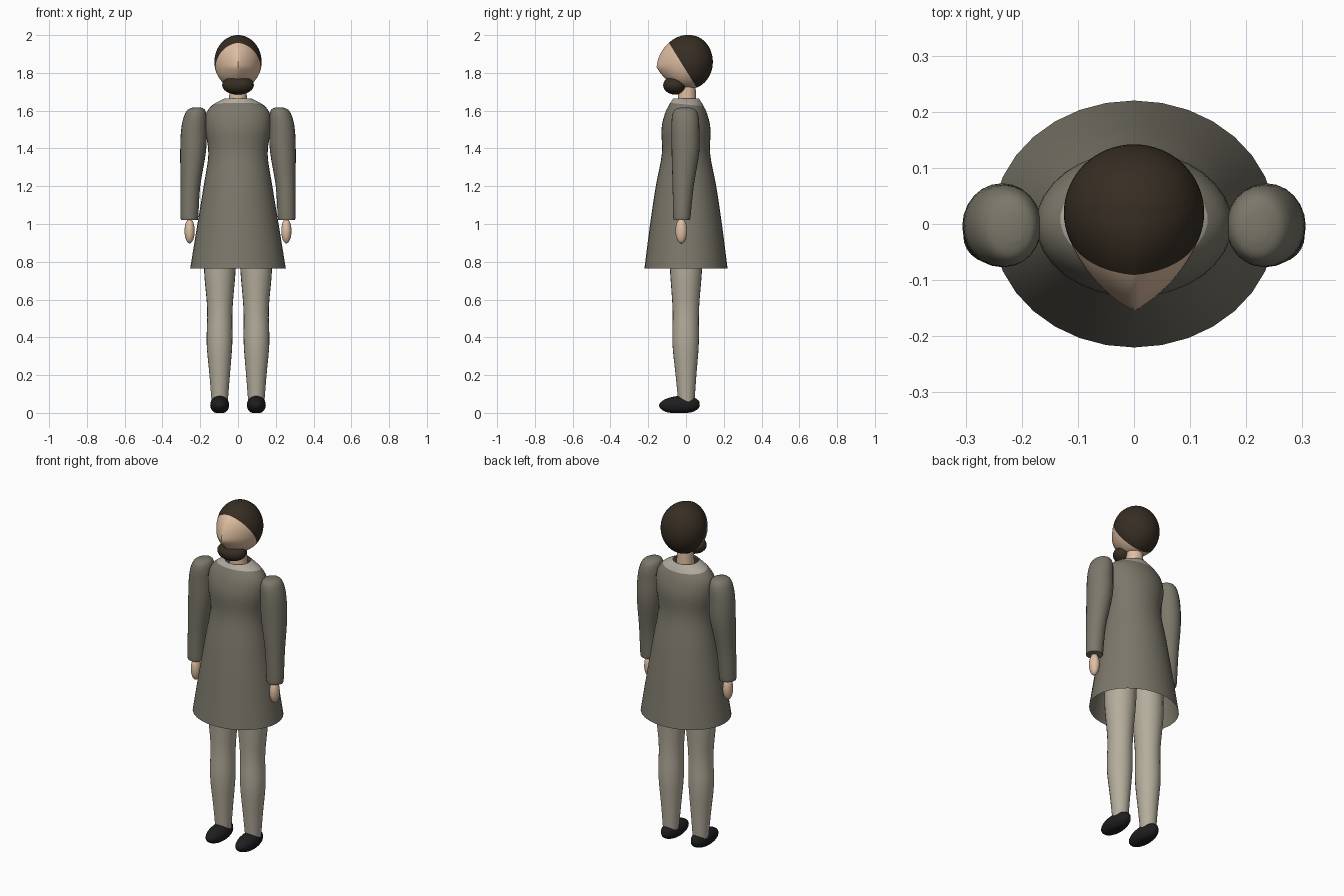
import bpy
import bmesh
from math import cos, sin, pi, sqrt
from mathutils import Vector

cube = bpy.data.objects.get("Cube")
if cube:
    bpy.data.objects.remove(cube, do_unlink=True)


def material(name, colour):
    mat = bpy.data.materials.new(name)
    mat.use_nodes = True
    rgba = (*colour, 1)
    mat.diffuse_color = rgba
    mat.node_tree.nodes["Principled BSDF"].inputs["Base Color"].default_value = rgba
    return mat


COAT = material("grey brown cloth", (0.20, 0.185, 0.145))
PALE = material("pale trousers", (0.46, 0.42, 0.335))
COLLAR = material("pale collar", (0.44, 0.41, 0.35))
SKIN = material("skin", (0.74, 0.52, 0.36))
HAIR = material("dark brown hair", (0.038, 0.027, 0.017))
SHOE = material("black leather", (0.013, 0.013, 0.014))


def finish(name, bm, mats, angle=50):
    bmesh.ops.recalc_face_normals(bm, faces=bm.faces)
    mesh = bpy.data.meshes.new(name)
    bm.to_mesh(mesh)
    bm.free()
    for mat in mats:
        mesh.materials.append(mat)
    obj = bpy.data.objects.new(name, mesh)
    bpy.context.collection.objects.link(obj)
    bpy.ops.object.select_all(action='DESELECT')
    obj.select_set(True)
    bpy.context.view_layer.objects.active = obj
    bpy.ops.object.shade_smooth_by_angle(angle=angle * pi / 180)
    return obj


def smooth_path(points, steps=4):
    """Catmull-Rom interpolation through the sections."""
    pts = [Vector(p) for p in points]
    pts = [pts[0]] + pts + [pts[-1]]
    out = []
    for a, b, c, d in zip(pts, pts[1:], pts[2:], pts[3:]):
        for i in range(steps):
            t = i / steps
            out.append(b + (c - a) * t / 2 + (a * 2 - b * 5 + c * 4 - d) * t * t / 2
                       + (b * 3 - a - c * 3 + d) * t ** 3 / 2)
    return out + [pts[-1]]


def loft(sections, sides=24, capped=True):
    """Stack of ellipses, each given as z, centre x, centre y, radius x, radius y."""
    bm = bmesh.new()
    rings = []
    for z, cx, cy, rx, ry in smooth_path(sections):
        rings.append([bm.verts.new((cx + rx * cos(2 * pi * i / sides),
                                    cy + ry * sin(2 * pi * i / sides), z))
                      for i in range(sides)])
    for low, high in zip(rings, rings[1:]):
        for i in range(sides):
            j = (i + 1) % sides
            bm.faces.new((low[i], low[j], high[j], high[i]))
    if capped:
        bm.faces.new(rings[0])
        bm.faces.new(rings[-1])
    return bm


def ball(centre, radii, detail=24):
    bm = bmesh.new()
    bmesh.ops.create_uvsphere(bm, u_segments=detail, v_segments=detail // 2, radius=1)
    for v in bm.verts:
        v.co = Vector(centre) + Vector(a * b for a, b in zip(v.co, radii))
    return bm


def paint_beyond(bm, point, normal):
    """Cut along a plane and give the far side the second material."""
    point, normal = Vector(point), Vector(normal)
    bmesh.ops.bisect_plane(bm, geom=bm.verts[:] + bm.edges[:] + bm.faces[:],
                           plane_co=point, plane_no=normal)
    for f in bm.faces:
        f.material_index = int((f.calc_center_median() - point).dot(normal) > 0)


# Flared coat, open at hem and neck, with a pale collar
coat = loft([(0.765, 0, 0, 0.253, 0.22), (1.0, 0, 0, 0.215, 0.19),
             (1.2, 0, 0, 0.182, 0.16), (1.37, 0, 0, 0.157, 0.128),
             (1.5, 0, 0, 0.174, 0.13), (1.58, 0, 0, 0.17, 0.113),
             (1.63, 0, 0, 0.135, 0.09), (1.665, 0, 0, 0.07, 0.068)],
            sides=32, capped=False)
paint_beyond(coat, (0, 0, 1.633), (0, 0.1, 1))
finish("coat", coat, [COAT, COLLAR])

# Neck
finish("neck", loft([(1.58, 0, 0.005, 0.05, 0.05), (1.77, 0, 0.005, 0.043, 0.045)]), [SKIN])

# Head with a pointed face; the hair lies behind a slanted line
head = ball((0, 0.02, 1.858), (0.125, 0.122, 0.142), 64)
for v in head.verts:
    if v.co.y < 0.02:
        rise = v.co.z - 1.83
        reach = 0.24 if rise > 0 else 0.15
        side = max(0, 1 - abs(v.co.x) / 0.11)
        v.co.y -= 0.056 * side * max(0, 1 - abs(rise) / reach)
paint_beyond(head, (0, -0.088, 1.955), (0, 1, 0.62))
finish("head", head, [SKIN, HAIR])

# Beard
finish("beard", ball((0, -0.057, 1.735), (0.084, 0.064, 0.05), 32), [HAIR])

for name, s in (("left", 1), ("right", -1)):
    # Sleeve with a rounded shoulder
    finish(name + "_sleeve",
           loft([(1.02, s * 0.257, -0.022, 0.042, 0.042),
                 (1.04, s * 0.257, -0.022, 0.047, 0.046),
                 (1.2, s * 0.252, -0.015, 0.052, 0.056),
                 (1.38, s * 0.238, -0.003, 0.068, 0.073),
                 (1.5, s * 0.233, -0.003, 0.068, 0.074),
                 (1.57, s * 0.226, -0.004, 0.06, 0.07),
                 (1.605, s * 0.221, -0.005, 0.045, 0.055),
                 (1.617, s * 0.217, -0.005, 0.02, 0.025)]), [COAT])

    # Hand
    finish(name + "_hand", ball((s * 0.256, -0.025, 0.963), (0.027, 0.031, 0.066)), [SKIN])

    # Trouser leg
    finish(name + "_leg",
           loft([(0.06, s * 0.097, 0.002, 0.043, 0.043),
                 (0.2, s * 0.097, 0, 0.054, 0.055),
                 (0.37, s * 0.098, -0.002, 0.068, 0.07),
                 (0.55, s * 0.096, -0.001, 0.067, 0.07),
                 (0.76, s * 0.096, 0, 0.084, 0.085),
                 (0.95, s * 0.09, 0, 0.085, 0.09)]), [PALE])

    # Shoe, tapering to the toe with a flattened sole
    shoe = ball((s * 0.097, -0.035, 0.046), (0.05, 0.108, 0.046), 32)
    for v in shoe.verts:
        v.co.z = max(v.co.z, 0.006) - 0.006
        if v.co.z > 0.04:
            v.co.z += 0.004 + 0.06 * (v.co.y + 0.035)
    finish(name + "_shoe", shoe, [SHOE])
